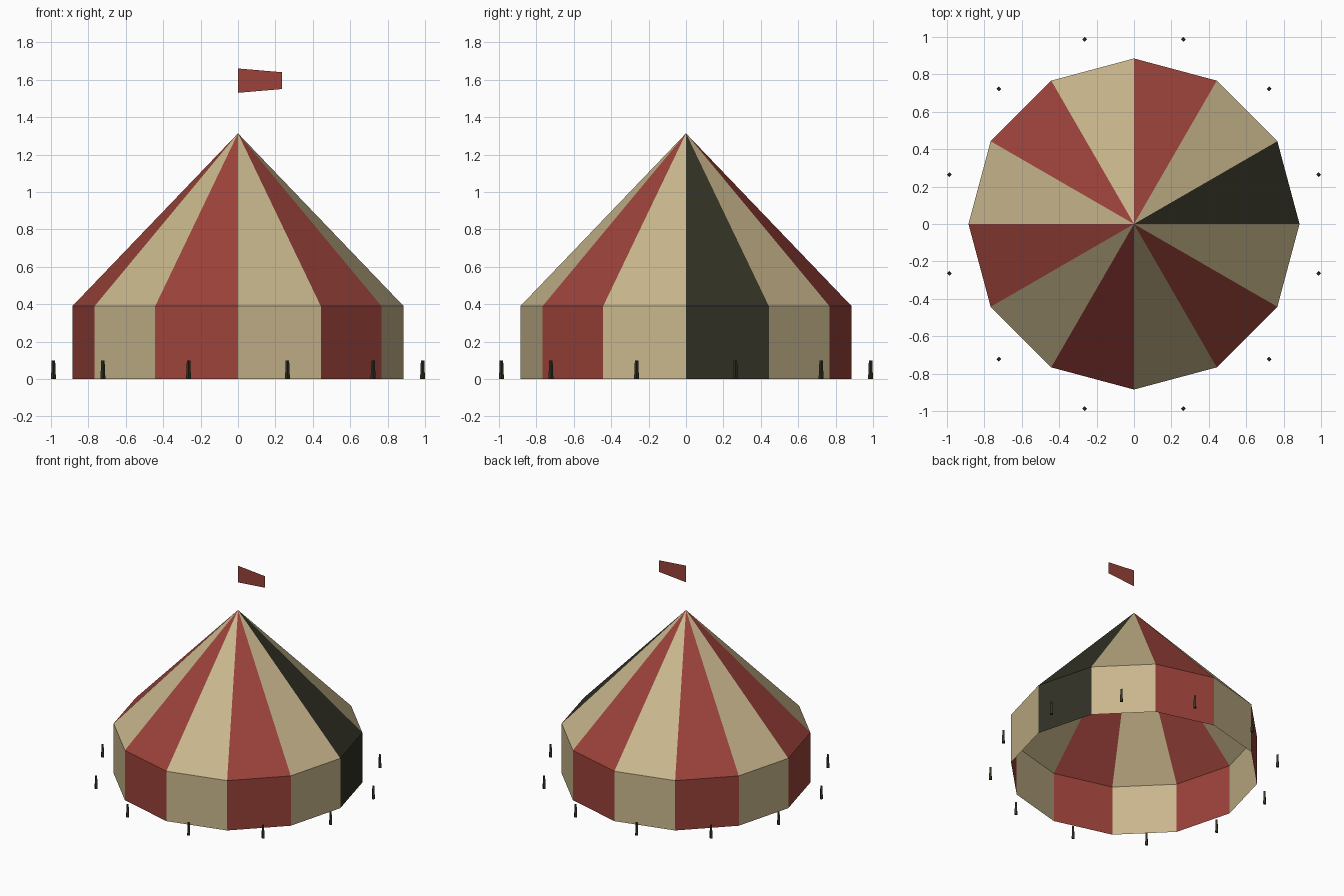
import bpy
import bmesh
from math import cos, sin, tau

cube = bpy.data.objects.get("Cube")
if cube:
    bpy.data.objects.remove(cube, do_unlink=True)

SIDES = 12
RADIUS, EAVE, PEAK = 0.885, 0.39, 1.313
PEG_RING, PEG_HEIGHT = 1.0215, 0.1


def material(name, rgb):
    mat = bpy.data.materials.new(name)
    mat.use_nodes = True
    mat.diffuse_color = (*rgb, 1)
    bsdf = mat.node_tree.nodes["Principled BSDF"]
    bsdf.inputs["Base Color"].default_value = (*rgb, 1)
    bsdf.inputs["Roughness"].default_value = 0.9
    return mat


red = material("canvas red", (0.328, 0.055, 0.042))
cream = material("canvas cream", (0.578, 0.468, 0.262))
dark = material("dark opening", (0.032, 0.032, 0.019))


def finish(name, bm, mats):
    mesh = bpy.data.meshes.new(name)
    bm.to_mesh(mesh)
    bm.free()
    for mat in mats:
        mesh.materials.append(mat)
    obj = bpy.data.objects.new(name, mesh)
    bpy.context.collection.objects.link(obj)
    return obj


def ring(bm, z):
    return [bm.verts.new((RADIUS * cos(tau * i / SIDES), RADIUS * sin(tau * i / SIDES), z))
            for i in range(SIDES)]


def stripe(i):
    # alternating stripes, with the first panel as the dark entrance
    return 2 if i == 0 else i % 2


# Striped wall, open underneath
bm = bmesh.new()
low, high = ring(bm, 0), ring(bm, EAVE)
for i in range(SIDES):
    j = (i + 1) % SIDES
    bm.faces.new((low[i], low[j], high[j], high[i])).material_index = stripe(i)
finish("tent_wall", bm, (red, cream, dark))

# Striped conical roof
bm = bmesh.new()
eave = ring(bm, EAVE)
peak = bm.verts.new((0, 0, PEAK))
for i in range(SIDES):
    bm.faces.new((eave[i], eave[(i + 1) % SIDES], peak)).material_index = stripe(i)
finish("tent_roof", bm, (red, cream, dark))

# Flat tapered pennant above the peak
bm = bmesh.new()
outline = ((0, 1.53), (0.235, 1.55), (0.235, 1.64), (0, 1.66))
bm.faces.new([bm.verts.new((x, 0, z)) for x, z in outline])
finish("flag", bm, (red,))

# Tapered four-sided pegs, one outside each panel
for i in range(SIDES):
    angle = tau * (i + 0.5) / SIDES
    bm = bmesh.new()
    bmesh.ops.create_cone(bm, cap_ends=True, segments=4, radius1=0.0133,
                          radius2=0.009, depth=PEG_HEIGHT)
    peg = finish(f"peg_{i + 1}", bm, (dark,))
    peg.location = (PEG_RING * cos(angle), PEG_RING * sin(angle), PEG_HEIGHT / 2)
